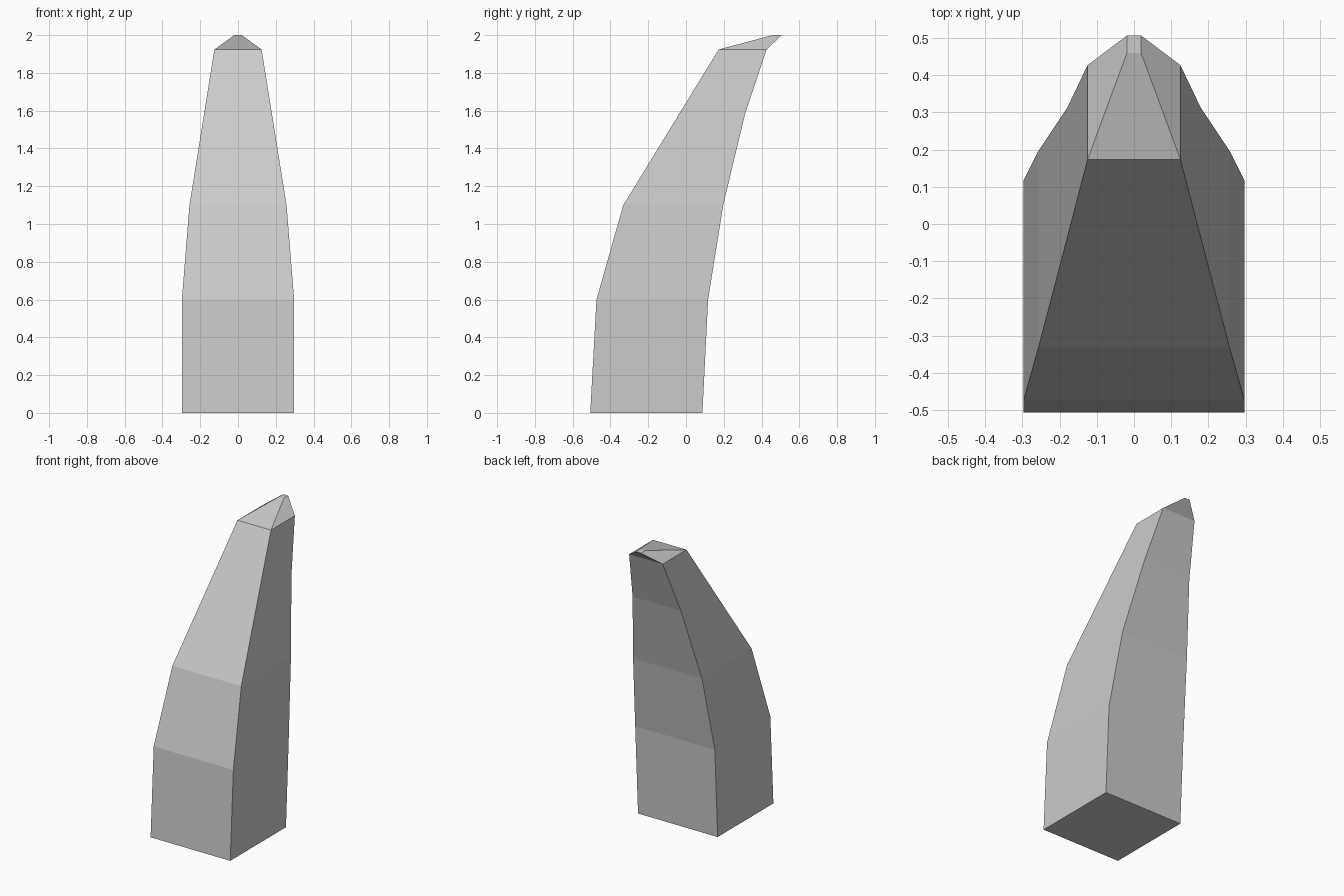
import bpy, bmesh

if "Cube" in bpy.data.objects:
    bpy.data.objects.remove(bpy.data.objects["Cube"])

# Cross-sections of the curved spike: height, front y, back y, half width
SECTIONS = [
    (0.00, -0.507, 0.087, 0.297),
    (0.60, -0.474, 0.117, 0.297),
    (1.10, -0.332, 0.197, 0.257),
    (1.58, -0.038, 0.312, 0.180),
    (1.924, 0.173, 0.427, 0.125),
    (2.00, 0.460, 0.507, 0.019),
]

bm = bmesh.new()
rings = [[bm.verts.new(p) for p in ((-w, f, z), (w, f, z), (w, b, z), (-w, b, z))]
         for z, f, b, w in SECTIONS]

# Side walls between neighbouring sections
for low, high in zip(rings, rings[1:]):
    for i in range(4):
        j = (i + 1) % 4
        bm.faces.new((low[i], low[j], high[j], high[i]))

# Base and tip caps
bm.faces.new(rings[0][::-1])
bm.faces.new(rings[-1])
bmesh.ops.recalc_face_normals(bm, faces=bm.faces)

mesh = bpy.data.meshes.new("curved_spike")
bm.to_mesh(mesh)
bm.free()
spike = bpy.data.objects.new("curved_spike", mesh)
bpy.context.collection.objects.link(spike)
